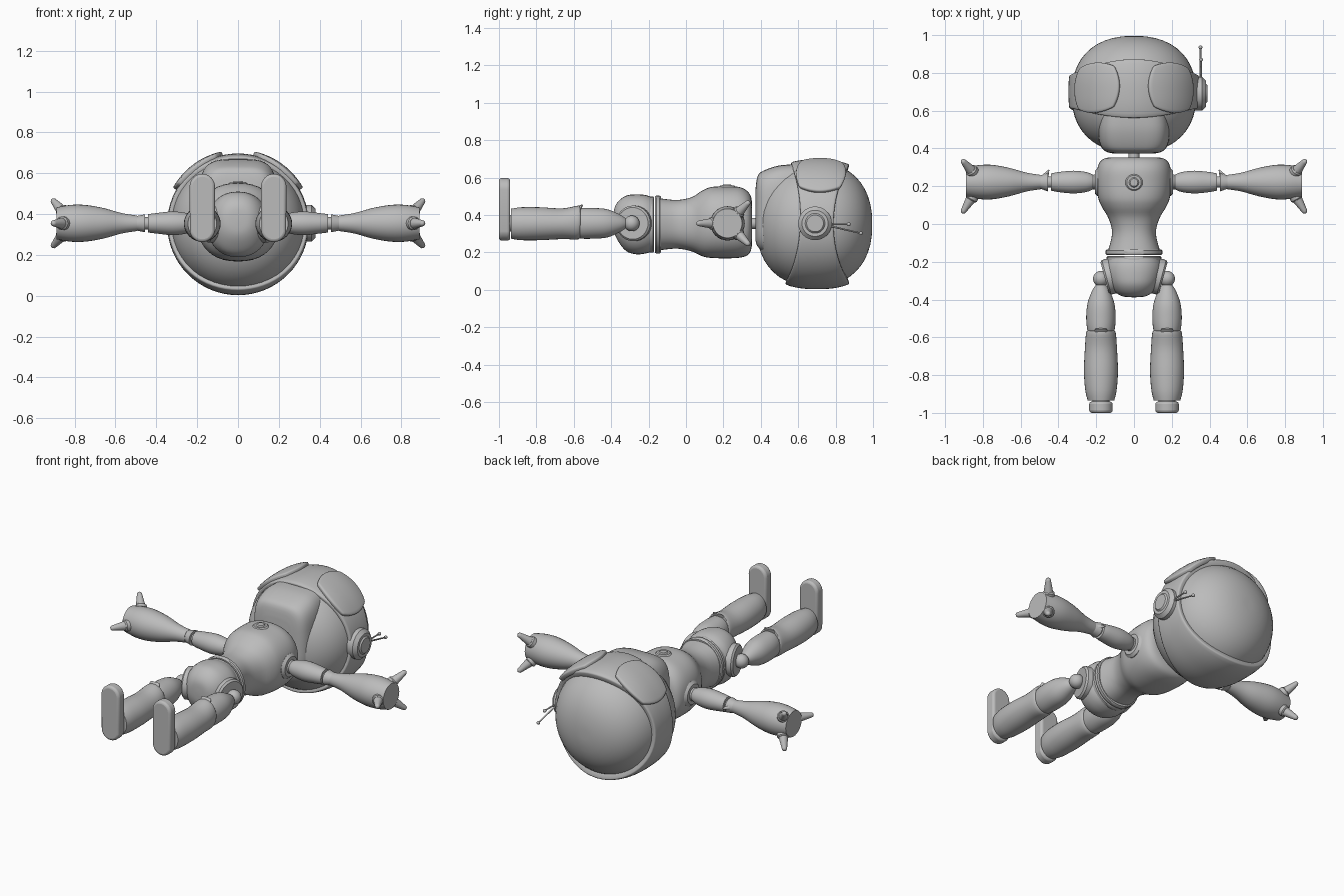
import bpy, bmesh, math
from mathutils import Vector

if bpy.data.objects.get("Cube"):
    bpy.data.objects.remove(bpy.data.objects["Cube"])

GREY = (0.5, 0.5, 0.5, 1)
grey = bpy.data.materials.new("plain grey")
grey.use_nodes = True
grey.diffuse_color = GREY
grey.node_tree.nodes["Principled BSDF"].inputs["Base Color"].default_value = GREY

MID = 0.355  # height of the body's long axis


def finish(name, bm, angle=40):
    """Turn a bmesh into a smooth-shaded object."""
    bmesh.ops.recalc_face_normals(bm, faces=bm.faces)
    mesh = bpy.data.meshes.new(name)
    bm.to_mesh(mesh)
    bm.free()
    obj = bpy.data.objects.new(name, mesh)
    bpy.context.collection.objects.link(obj)
    mesh.materials.append(grey)
    bpy.ops.object.select_all(action='DESELECT')
    bpy.context.view_layer.objects.active = obj
    obj.select_set(True)
    bpy.ops.object.shade_smooth_by_angle(angle=math.radians(angle))
    return obj


def spline(rows, steps):
    """Catmull-Rom resampling of the section rows."""
    rows = [Vector(r) for r in rows]
    out = []
    for i in range(len(rows) - 1):
        a, b, c, d = rows[max(i - 1, 0)], rows[i], rows[i + 1], rows[min(i + 2, len(rows) - 1)]
        for k in range(steps):
            t = k / steps
            out.append(b + (c - a) * t / 2 + (a - b * 2.5 + c * 2 - d / 2) * t * t
                       + (b * 1.5 - a / 2 - c * 1.5 + d / 2) * t ** 3)
    return out + [rows[-1]]


def loft(name, start, end, sections, steps=4, n=2.0, sides=32):
    """Loft ellipses (along, half width, half height, lift) from start towards end."""
    start, end = Vector(start), Vector(end)
    axis = (end - start).normalized()
    up = Vector((0, 0, 1)) if abs(axis.z) < 0.9 else Vector((0, 1, 0))
    side = axis.cross(up).normalized()
    up = side.cross(axis)
    bm = bmesh.new()
    rings = []
    for along, w, h, lift in spline(sections, steps) if steps > 1 else sections:
        ring = []
        for k in range(sides):
            c, s = math.cos(math.tau * k / sides), math.sin(math.tau * k / sides)
            c, s = (math.copysign(abs(v) ** (2 / n), v) for v in (c, s))
            ring.append(bm.verts.new(start + axis * along + side * c * w + up * (s * h + lift)))
        rings.append(ring)
    for a, b in zip(rings, rings[1:]):
        for k in range(sides):
            j = (k + 1) % sides
            bm.faces.new((a[k], a[j], b[j], b[k]))
    bm.faces.new(rings[0])
    bm.faces.new(rings[-1])
    return finish(name, bm)


def disc(name, start, end, r, rim=0.01):
    """Short cylinder with a bevelled outer rim."""
    d = (Vector(end) - Vector(start)).length
    return loft(name, start, end, [(0, r, r, 0), (d - rim, r, r, 0), (d, r - rim, r - rim, 0)], 1)


def rod(name, start, end, r0, r1):
    """Tapered rod with a rounded tip."""
    d = (Vector(end) - Vector(start)).length
    tip = [(d - r1 + r1 * math.sin(a), r1 * math.cos(a), r1 * math.cos(a), 0)
           for a in (0, 0.5, 1.0, 1.5)]
    return loft(name, start, end, [(0, r0, r0, 0)] + tip, 1, sides=16)


def ball(name, centre, r):
    bm = bmesh.new()
    bmesh.ops.create_uvsphere(bm, u_segments=24, v_segments=16, radius=r)
    bmesh.ops.translate(bm, verts=bm.verts, vec=centre)
    return finish(name, bm)


def shell_point(t, y, r):
    """Point on the helmet: t runs round the long axis from the top."""
    r *= (1 - abs((y - 0.7) / 0.34) ** 2.5) ** 0.4
    return Vector((r * math.sin(t), y, 0.35 + r * math.cos(t)))


def patch(name, point, nu, nv, thick, closed=False):
    """Curved plate from point(u, v), thickened inwards and softened."""
    bm = bmesh.new()
    grid = [[bm.verts.new(point(i / nu, j / nv)) for j in range(nv + 1)]
            for i in range(nu if closed else nu + 1)]
    for i in range(nu):
        a, b = grid[i], grid[(i + 1) % len(grid)]
        for j in range(nv):
            bm.faces.new((a[j], b[j], b[j + 1], a[j + 1]))
    obj = finish(name, bm)
    centre = Vector((0, 0.68, 0.35))
    if sum((p.center - centre).dot(p.normal) for p in obj.data.polygons) < 0:
        obj.data.flip_normals()
    mod = obj.modifiers.new("thickness", 'SOLIDIFY')
    mod.thickness = thick
    mod.offset = -1
    soft = obj.modifiers.new("soft edge", 'BEVEL')
    soft.width = 0.008
    soft.segments = 2
    return obj


# Head: rounded skull lying along y, with a boxy face
skull = []
for k in range(25):
    d = -math.cos(math.pi * k / 24) * 0.998
    r = (1 - abs(d) ** 2.3) ** (1 / 2.3)
    skull.append((0.31 + 0.31 * d, 0.33 * r, 0.332 * r, 0))
loft("skull", (0, 0.376, 0.35), (0, 1, 0.35), skull, 1, sides=48)
loft("face_panel", (0, 0.372, 0.42), (0, 1, 0.42),
     [(0, 0.10, 0.14, -0.02), (0.012, 0.15, 0.19, 0), (0.05, 0.18, 0.22, 0),
      (0.13, 0.19, 0.235, 0.01), (0.22, 0.18, 0.23, 0.02)], n=4, sides=48)


# Helmet band, narrower at the sides
def band_point(u, v):
    t = math.tau * u
    c = math.cos(t)
    low, high = 0.61 - 0.065 * c * c + 0.015 * c, 0.79 + 0.085 * c * c
    return shell_point(t, low + (high - low) * v, 0.347)


patch("helmet_band", band_point, 64, 12, 0.045, True)

# Goggle lenses, rounded plates on the band
for s, label in ((1, "left"), (-1, "right")):
    def lens_point(u, v):
        a, b = 2 * u - 1, 2 * v - 1
        x, y = a * (1 - 0.22 * b * b), b * (1 - 0.18 * a * a)
        return shell_point(s * (0.64 + 0.42 * x), 0.722 + y * 0.135 - x * 0.008, 0.366)
    patch(label + "_lens", lens_point, 14, 14, 0.03)

# Ear disc and aerials on one side only
disc("ear_disc", (0.30, 0.69, 0.355), (0.38, 0.69, 0.355), 0.09, 0.02)
disc("ear_cap", (0.36, 0.69, 0.355), (0.388, 0.69, 0.355), 0.055)
for name, a, b in (("short_aerial", (0.355, 0.75, 0.35), (0.355, 0.87, 0.35)),
                   ("long_aerial", (0.352, 0.75, 0.345), (0.352, 0.935, 0.302))):
    rod(name, a, b, 0.005, 0.004)
    ball(name + "_tip", b, 0.01)

# Neck and torso
loft("neck", (0, 0.3, MID), (0, 0.42, MID), [(0, 0.045, 0.045, 0), (0.04, 0.03, 0.03, 0), (0.12, 0.03, 0.03, 0)])
loft("torso", (0, 0, MID), (0, 1, MID),
     [(-0.15, 0.14, 0.14, -0.005), (-0.05, 0.116, 0.13, -0.005), (0.03, 0.135, 0.145, -0.005),
      (0.09, 0.17, 0.177, 0), (0.14, 0.19, 0.19, 0.005), (0.22, 0.2, 0.192, 0.005),
      (0.29, 0.195, 0.188, 0.005), (0.335, 0.175, 0.165, 0), (0.352, 0.13, 0.12, 0),
      (0.345, 0.05, 0.05, 0)], n=2.3, sides=40)
disc("chest_disc", (0, 0.22, 0.53), (0, 0.22, 0.557), 0.048)
disc("chest_button", (0, 0.22, 0.53), (0, 0.22, 0.563), 0.03)

# Belt and pelvis
for y, r in ((-0.165, 0.15), (-0.2, 0.145)):
    loft("belt_ring", (0, y, 0.348), (0, 1, 0.348),
         [(0, r - 0.006, r, 0), (0.006, r, r + 0.005, 0), (0.024, r, r + 0.005, 0), (0.03, r - 0.006, r, 0)], 1)
loft("pelvis", (0, 0, 0.35), (0, -1, 0.35),
     [(0.18, 0.135, 0.145, 0), (0.22, 0.15, 0.157, 0), (0.27, 0.148, 0.16, 0), (0.32, 0.13, 0.148, 0.005),
      (0.36, 0.1, 0.11, 0.015), (0.383, 0.06, 0.065, 0.02), (0.388, 0.01, 0.01, 0.02)], n=2.2)

for s, label in ((1, "left_"), (-1, "right_")):
    # Leg
    x = s * 0.175
    disc(label + "hip_plate", (s * 0.10, -0.27, MID), (s * 0.155, -0.285, MID), 0.095)
    ball(label + "hip_ball", (x, -0.29, MID), 0.042)
    loft(label + "thigh", (x, 0, MID), (x, -1, MID),
         [(0.315, 0.02, 0.02, 0), (0.35, 0.045, 0.045, 0), (0.42, 0.071, 0.075, 0), (0.5, 0.078, 0.082, 0),
          (0.57, 0.07, 0.08, 0), (0.62, 0.05, 0.06, 0)])
    loft(label + "shin", (x, 0, MID), (x, -1, MID),
         [(0.565, 0.065, 0.07, 0.012), (0.575, 0.078, 0.09, 0.005), (0.66, 0.085, 0.082, -0.002),
          (0.78, 0.09, 0.088, -0.002), (0.88, 0.083, 0.088, -0.002), (0.935, 0.07, 0.08, -0.002)])
    loft(label + "knee_tip", (x, -0.6, 0.39), (x, -0.555, 0.455), [(0, 0.05, 0.03, 0), (0.079, 0.03, 0.004, 0)], 1)
    ball(label + "ankle", (x, -0.935, MID), 0.045)
    # Foot: stadium outline standing on the sole
    bm = bmesh.new()
    outline = []
    for k in range(33):
        a = math.tau * k / 32 if k < 32 else math.pi
        lift = 0.535 if math.sin(a) >= 0 else 0.325
        if k < 32:
            outline.append(bm.verts.new((x + 0.062 * math.cos(a), -1, lift + 0.062 * math.sin(a))))
    sole = bm.faces.new(outline)
    top = bmesh.ops.extrude_face_region(bm, geom=[sole])["geom"]
    bmesh.ops.translate(bm, verts=[v for v in top if isinstance(v, bmesh.types.BMVert)], vec=(0, 0.06, 0))
    foot = finish(label + "foot", bm)
    soft = foot.modifiers.new("soft edge", 'BEVEL')
    soft.width = 0.014
    soft.segments = 3

    # Arm
    hub = Vector((0, 0.222, MID))
    at = lambda d: hub + Vector((s * d, 0, 0))
    disc(label + "shoulder_socket", at(0.14), at(0.207), 0.075, 0.015)
    ball(label + "shoulder_ball", at(0.205), 0.04)
    loft(label + "upper_arm", hub, at(1),
         [(0.21, 0.035, 0.035, 0), (0.25, 0.052, 0.05, 0), (0.32, 0.06, 0.058, 0), (0.4, 0.053, 0.05, 0),
          (0.44, 0.045, 0.045, 0)])
    loft(label + "elbow", hub, at(1), [(0.43, 0.03, 0.03, 0), (0.51, 0.03, 0.03, 0)], 1)
    loft(label + "elbow_cuff", hub, at(1), [(0.455, 0.05, 0.044, 0), (0.495, 0.035, 0.036, 0)], 1)
    rod(label + "elbow_tip", at(0.475) + Vector((0, 0.02, 0)), at(0.45) + Vector((0, 0.065, 0)), 0.022, 0.004)
    loft(label + "forearm", hub, at(1),
         [(0.495, 0.038, 0.038, 0), (0.57, 0.05, 0.05, 0), (0.66, 0.075, 0.075, 0), (0.75, 0.091, 0.09, 0),
          (0.82, 0.09, 0.09, 0), (0.89, 0.078, 0.078, 0)])
    # Three splayed claws
    for angle in (180, 45, -45):
        out = Vector((0, math.cos(math.radians(angle)), math.sin(math.radians(angle))))
        disc(label + "claw_collar", at(0.845) + out * 0.06, at(0.865) + out * 0.095, 0.033, 0.006)
        rod(label + "claw", at(0.855) + out * 0.075, at(0.91) + out * 0.165, 0.03, 0.015)
